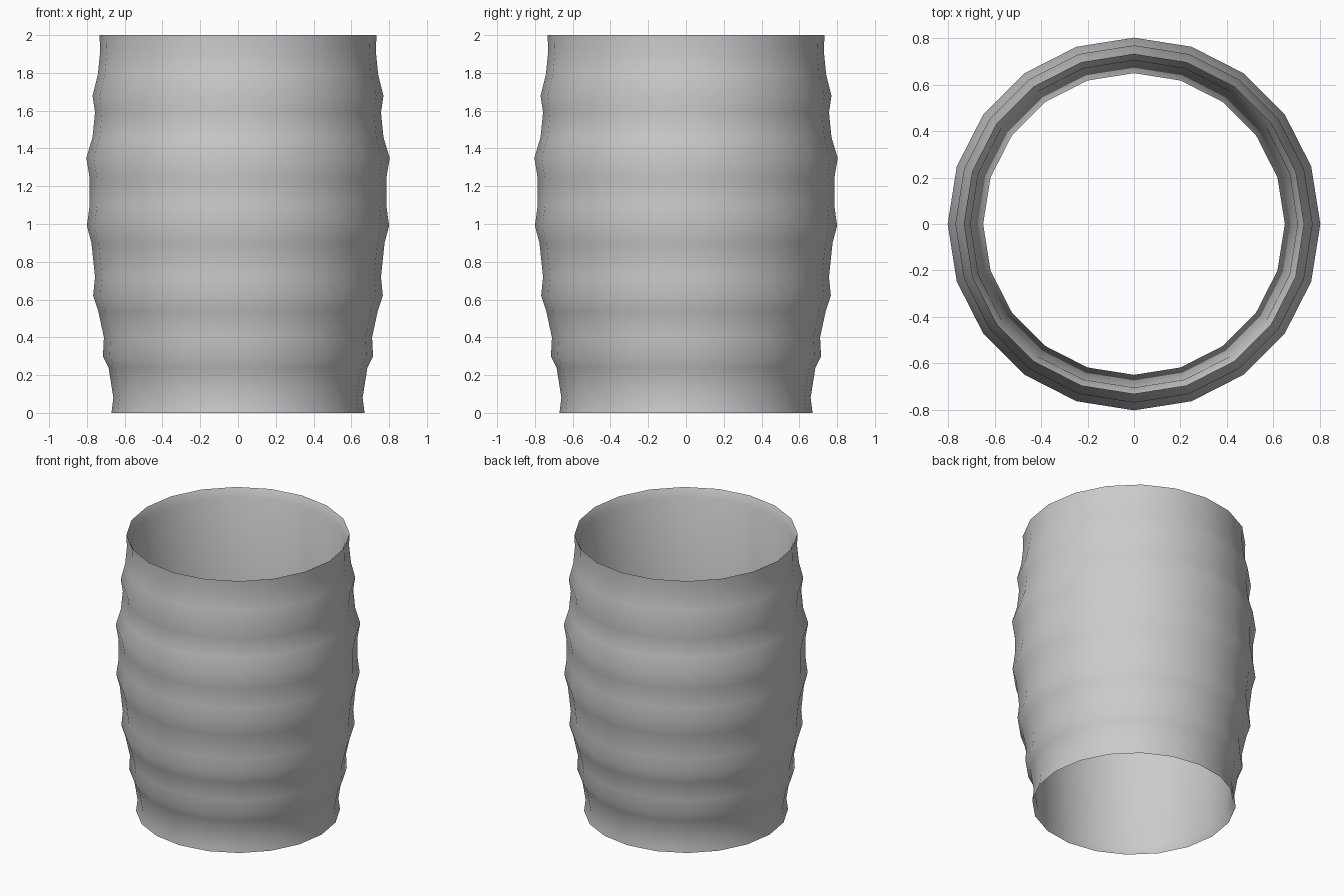
import bpy, bmesh
from math import cos, sin, pi

if "Cube" in bpy.data.objects:
    bpy.data.objects.remove(bpy.data.objects["Cube"])

SIDES = 20

# Ribbed outer wall, bottom to top (radius, height)
outer = [(0.67, 0), (0.66, 0.08), (0.685, 0.24), (0.715, 0.30), (0.71, 0.40),
         (0.74, 0.54), (0.767, 0.62), (0.757, 0.72), (0.776, 0.90), (0.80, 0.99),
         (0.785, 1.10), (0.785, 1.24), (0.803, 1.35), (0.77, 1.46), (0.757, 1.59),
         (0.77, 1.68), (0.742, 1.79), (0.73, 1.91), (0.733, 2.0)]

# Plain tapered inner wall, top to bottom, meeting the outer wall at both rims
inner = [(0.705, 1.94), (0.65, 0.05)]

profile = outer + inner


def revolve(name, points, sides):
    """Spin a closed profile around z."""
    bm = bmesh.new()
    rings = [[bm.verts.new((r * cos(2 * pi * i / sides), r * sin(2 * pi * i / sides), z))
              for i in range(sides)] for r, z in points]
    for k, ring in enumerate(rings):
        above = rings[(k + 1) % len(rings)]
        for i in range(sides):
            j = (i + 1) % sides
            bm.faces.new((ring[i], ring[j], above[j], above[i]))
    bmesh.ops.recalc_face_normals(bm, faces=bm.faces)
    mesh = bpy.data.meshes.new(name)
    bm.to_mesh(mesh)
    bm.free()
    obj = bpy.data.objects.new(name, mesh)
    bpy.context.collection.objects.link(obj)
    return obj


# Ribbed open sleeve
sleeve = revolve("ribbed_sleeve", profile, SIDES)
bpy.context.view_layer.objects.active = sleeve
sleeve.select_set(True)
bpy.ops.object.shade_smooth_by_angle(angle=pi / 3)
